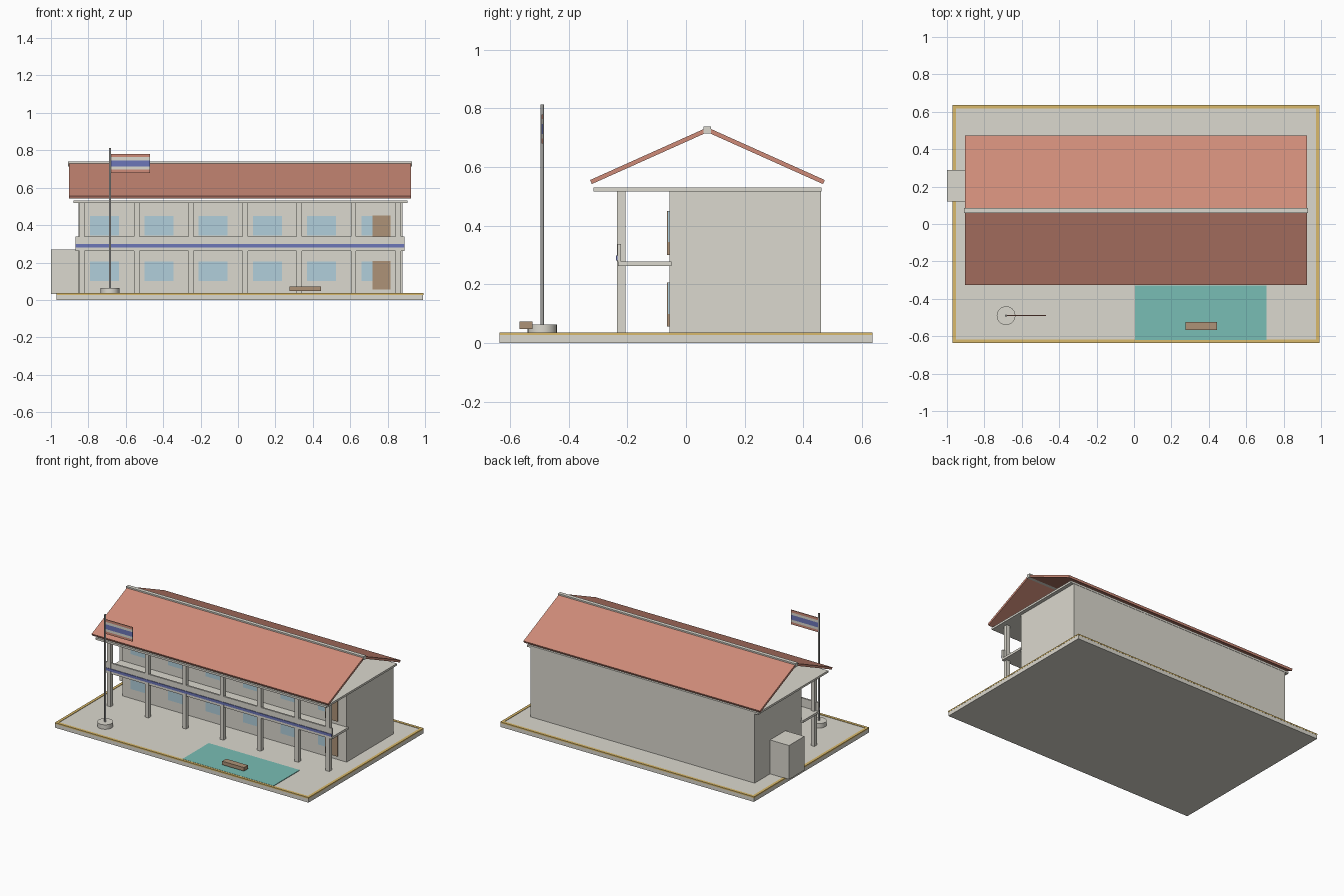
import bpy, bmesh, math
from mathutils import Vector

cube = bpy.data.objects.get("Cube")
if cube:
    bpy.data.objects.remove(cube, do_unlink=True)


def material(name, r, g, b):
    m = bpy.data.materials.new(name)
    m.use_nodes = True
    m.diffuse_color = (r, g, b, 1)
    m.node_tree.nodes["Principled BSDF"].inputs["Base Color"].default_value = (r, g, b, 1)
    return m


WALL = material("warm_white", 0.71, 0.69, 0.62)
ROOF = material("terracotta", 0.62, 0.26, 0.19)
GOLD = material("gold", 0.70, 0.49, 0.15)
BLUE = material("blue", 0.15, 0.18, 0.48)
GLASS = material("pale_blue_glass", 0.44, 0.62, 0.71)
WOOD = material("brown_wood", 0.42, 0.29, 0.185)
TEAL = material("teal", 0.19, 0.51, 0.46)
METAL = material("grey_metal", 0.36, 0.36, 0.35)


def finish(name, bm, mat):
    bmesh.ops.recalc_face_normals(bm, faces=bm.faces)
    mesh = bpy.data.meshes.new(name)
    bm.to_mesh(mesh)
    bm.free()
    mesh.materials.append(mat)
    obj = bpy.data.objects.new(name, mesh)
    bpy.context.collection.objects.link(obj)
    return obj


def box(name, xs, ys, zs, mat):
    """Box given by its extents on each axis."""
    bm = bmesh.new()
    bmesh.ops.create_cube(bm, size=1)
    for v in bm.verts:
        v.co = Vector([(a + b) / 2 + c * (b - a) for (a, b), c in zip((xs, ys, zs), v.co)])
    return finish(name, bm, mat)


def prism(name, profile, x0, x1, mat):
    """Extrude a (y, z) profile along x."""
    bm = bmesh.new()
    face = bm.faces.new([bm.verts.new((x0, y, z)) for y, z in profile])
    out = bmesh.ops.extrude_face_region(bm, geom=[face])
    bmesh.ops.translate(bm, vec=(x1 - x0, 0, 0),
                        verts=[e for e in out["geom"] if isinstance(e, bmesh.types.BMVert)])
    return finish(name, bm, mat)


def cylinder(name, x, y, z0, z1, radius, sides, mat):
    bpy.ops.mesh.primitive_cylinder_add(vertices=sides, radius=radius, depth=z1 - z0,
                                        location=(x, y, (z0 + z1) / 2))
    obj = bpy.context.object
    obj.name = name
    obj.data.materials.append(mat)
    bpy.ops.object.shade_smooth_by_angle(angle=math.radians(40))
    return obj


# Ground slab with a gold rim on all four sides
GX, GY, RIM = (-0.97, 0.99), (-0.635, 0.635), 0.018
TOP = 0.033
box("ground_slab", GX, GY, (0, TOP), WALL)
rim_z = (0.027, 0.036)
for side, s in (("front", -1), ("back", 1)):
    y = sorted((s * (GY[1] + 0.001), s * (GY[1] - RIM)))
    box("rim_" + side, (GX[0] - 0.001, GX[1] + 0.001), y, rim_z, GOLD)
box("rim_right", (GX[0] - 0.001, GX[0] + RIM), GY, rim_z, GOLD)
box("rim_left", (GX[1] - RIM, GX[1] + 0.001), GY, rim_z, GOLD)

# Main block, side annex and ceiling slab
WALL_Y = -0.057
box("main_block", (-0.853, 0.88), (WALL_Y, 0.46), (TOP, 0.518), WALL)
box("side_annex", (-1.0, -0.85), (0.12, 0.29), (TOP, 0.27), WALL)
box("ceiling_slab", (-0.88, 0.905), (-0.315, 0.462), (0.517, 0.531), WALL)

# Upper walkway, parapet and blue band
box("walkway_floor", (-0.868, 0.89), (-0.232, -0.05), (0.262, 0.278), WALL)
box("parapet", (-0.868, 0.89), (-0.234, -0.222), (0.278, 0.338), WALL)
box("parapet_band", (-0.868, 0.89), (-0.238, -0.234), (0.281, 0.299), BLUE)

# Columns
for i, x in enumerate((-0.834, -0.541, -0.251, 0.039, 0.327, 0.617, 0.857)):
    box(f"column_{i + 1}", (x - 0.014, x + 0.014), (-0.235, -0.207), (TOP, 0.518), WALL)

# Windows and doors on both storeys
for floor, dz in (("lower", 0), ("upper", 0.244)):
    for i in range(6):
        x = -0.79 + 0.29 * i
        box(f"{floor}_window_{i + 1}", (x, x + 0.155), (WALL_Y - 0.004, WALL_Y + 0.002),
            (0.10 + dz, 0.206 + dz), GLASS)
    box(floor + "_door", (0.72, 0.815), (WALL_Y - 0.008, WALL_Y + 0.001),
        (0.057 + dz, 0.207 + dz), WOOD)

# Open gable roof: two pitched slabs and a ridge cap
RIDGE = Vector((0.073, 0.727))
for side, s in (("front", -1), ("back", 1)):
    eave = Vector((RIDGE.x + s * 0.397, 0.549))
    run = (eave - RIDGE).normalized()
    off = Vector((-run.y, run.x)) * 0.0075
    prism("roof_" + side, [RIDGE + off, eave + off, eave - off, RIDGE - off], -0.903, 0.926, ROOF)
box("ridge_cap", (-0.908, 0.93), (RIDGE.x - 0.013, RIDGE.x + 0.013), (0.714, 0.739), WALL)

# Flagpole with a striped flag
PX, PY = -0.684, -0.49
cylinder("flagpole_base", PX, PY, TOP, 0.064, 0.05, 24, WALL)
cylinder("flagpole", PX, PY, 0.06, 0.813, 0.006, 12, METAL)
z = 0.78
for i, (mat, share) in enumerate(((ROOF, 1), (WALL, 1), (BLUE, 2), (WALL, 1), (ROOF, 1))):
    h = share * 0.1 / 6
    box(f"flag_stripe_{i + 1}", (PX, -0.47), (PY - 0.003, PY + 0.003), (z - h, z), mat)
    z -= h

# Forecourt court and bench
box("court", (0.005, 0.708), (-0.62, -0.33), (TOP - 0.001, 0.037), TEAL)
box("bench", (0.275, 0.443), (-0.567, -0.523), (0.048, 0.073), WOOD)
